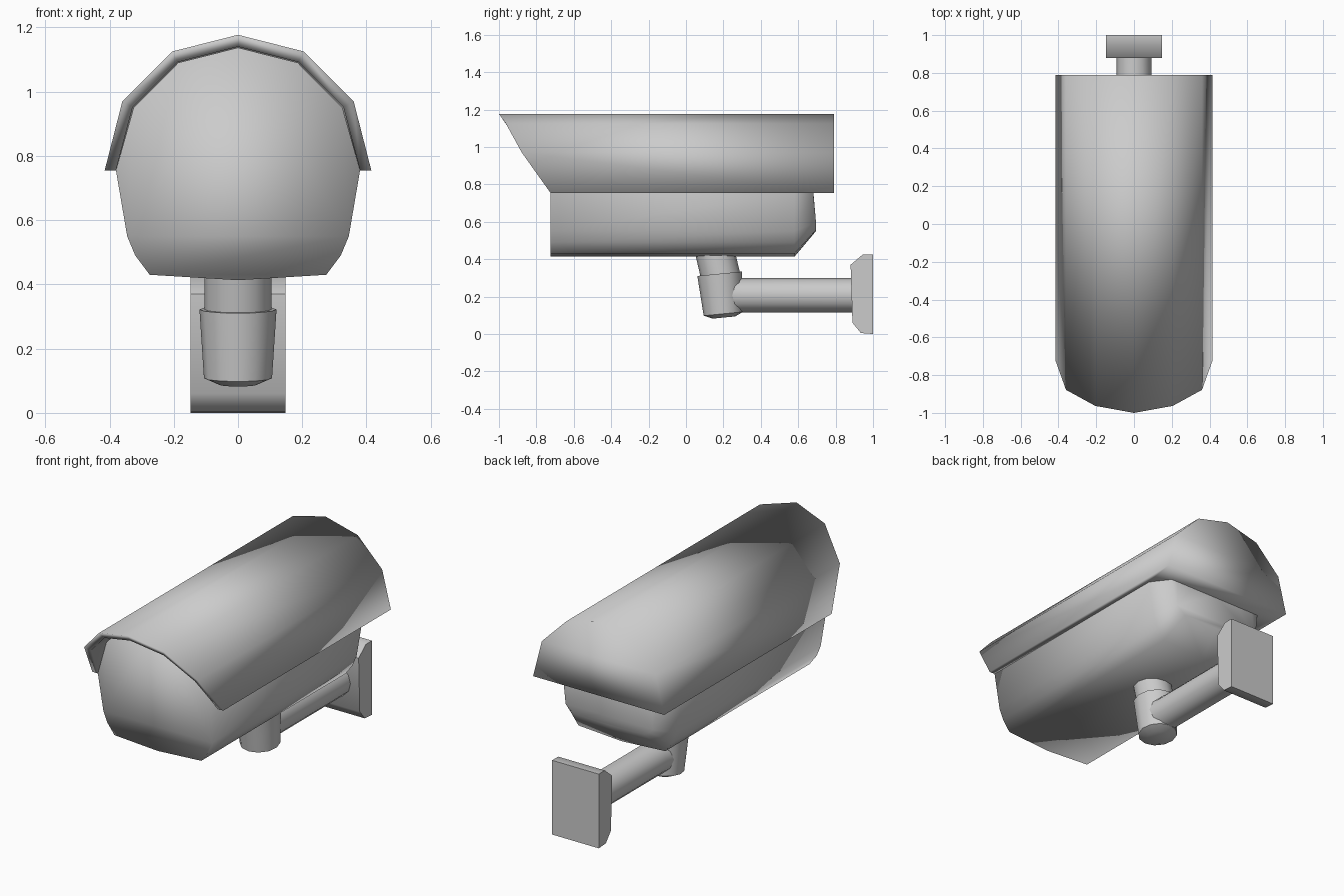
import bpy, bmesh, math
from mathutils import Vector

if "Cube" in bpy.data.objects:
    bpy.data.objects.remove(bpy.data.objects["Cube"])


def make(name, verts, faces, angle=180):
    mesh = bpy.data.meshes.new(name)
    mesh.from_pydata(verts, [], faces)
    bm = bmesh.new()
    bm.from_mesh(mesh)
    bmesh.ops.recalc_face_normals(bm, faces=bm.faces)
    bm.to_mesh(mesh)
    bm.free()
    ob = bpy.data.objects.new(name, mesh)
    bpy.context.collection.objects.link(ob)
    bpy.ops.object.select_all(action='DESELECT')
    ob.select_set(True)
    bpy.context.view_layer.objects.active = ob
    if angle < 180:
        bpy.ops.object.shade_smooth_by_angle(angle=math.radians(angle))
    else:
        bpy.ops.object.shade_smooth()
    return ob


def loft(name, rings, angle=180):
    """Join equal closed rings and cap both ends."""
    n = len(rings[0])
    verts = [v for r in rings for v in r]
    faces = [(k * n + i, k * n + (i + 1) % n, (k + 1) * n + (i + 1) % n, (k + 1) * n + i)
             for k in range(len(rings) - 1) for i in range(n)]
    faces += [tuple(range(n)), tuple(range(len(verts) - n, len(verts)))]
    return make(name, verts, faces, angle)


def tube(name, path, sides=12, angle=40):
    """Round tube in the yz plane; path entries are (y, z, radius)."""
    d = Vector((0, path[-1][0] - path[0][0], path[-1][1] - path[0][1])).normalized()
    side, up = Vector((1, 0, 0)), d.cross(Vector((1, 0, 0)))
    rings = []
    for y, z, r in path:
        rings.append([Vector((0, y, z)) + side * r * math.cos(2 * math.pi * i / sides)
                      + up * r * math.sin(2 * math.pi * i / sides) for i in range(sides)])
    return loft(name, rings, angle)


def mirror(half):
    """Mirror (x, ...) points whose first point lies on x = 0."""
    return [(-p[0], *p[1:]) for p in reversed(half[1:])] + list(half)


# Sun hood: faceted arch with a slanted open visor and a solid back end
outer = mirror([(0, 1.177, -1.0), (.205, 1.125, -.963), (.36, .97, -.878), (.415, .755, -.725)])
inner = mirror([(0, 1.14, -.975), (.188, 1.092, -.94), (.328, .952, -.86), (.38, .755, -.725)])
n = len(outer)
verts = [(x, y, z) for x, z, y in outer] + [(x, .79, z) for x, z, y in outer]
verts += [(x, y, z) for x, z, y in inner] + [(x, .55, z) for x, z, y in inner]
OF, OB, IF, IB = 0, n, 2 * n, 3 * n
faces = []
for a, b in ((OF, OB), (OF, IF), (IF, IB)):
    faces += [(a + i, a + i + 1, b + i + 1, b + i) for i in range(n - 1)]
faces += [tuple(range(OB, OB + n)), tuple(range(IB, IB + n))]
faces += [(OF + e, OB + e, IB + e, IF + e) for e in (0, n - 1)]
faces.append((OB, IB, IB + n - 1, OB + n - 1))
make("sun_hood", verts, faces)

# Camera body: rounded belly, filled up under the hood, tapered at the back
belly = [(.275, .43), (.32, .49), (.345, .55), (.38, .755)]
crown = [(.325, .95), (.186, 1.09), (0, 1.137)]
half = [(0, .413)] + belly + crown
section = half + [(-x, z) for x, z in reversed(half[1:-1])]
rings = [[(x, y, z) for x, z in section] for y in (-.725, .58)]
rings.append([(x * .8, .695 if z < .7 else .68, max(z * .35 + .405, .55) if z < .7 else min(z, .77))
              for x, z in section])
loft("camera_body", rings)

# Swivel stem, elbow and arm
tube("swivel_stem", [(.192, .28, .105), (.147, .47, .105)])
tube("elbow_joint", [(.180, .322, .12), (.200, .108, .106), (.203, .088, .06)])
tube("support_arm", [(.22, .207, .1), (.30, .207, .092), (.90, .207, .092)])

# Wall plate with chamfered front edges
plate = [(1, 0), (1, .425), (.945, .425), (.88, .37), (.89, .06), (.935, .005)]
loft("wall_plate", [[(x, y, z) for y, z in plate] for x in (-.148, .148)], 50)
